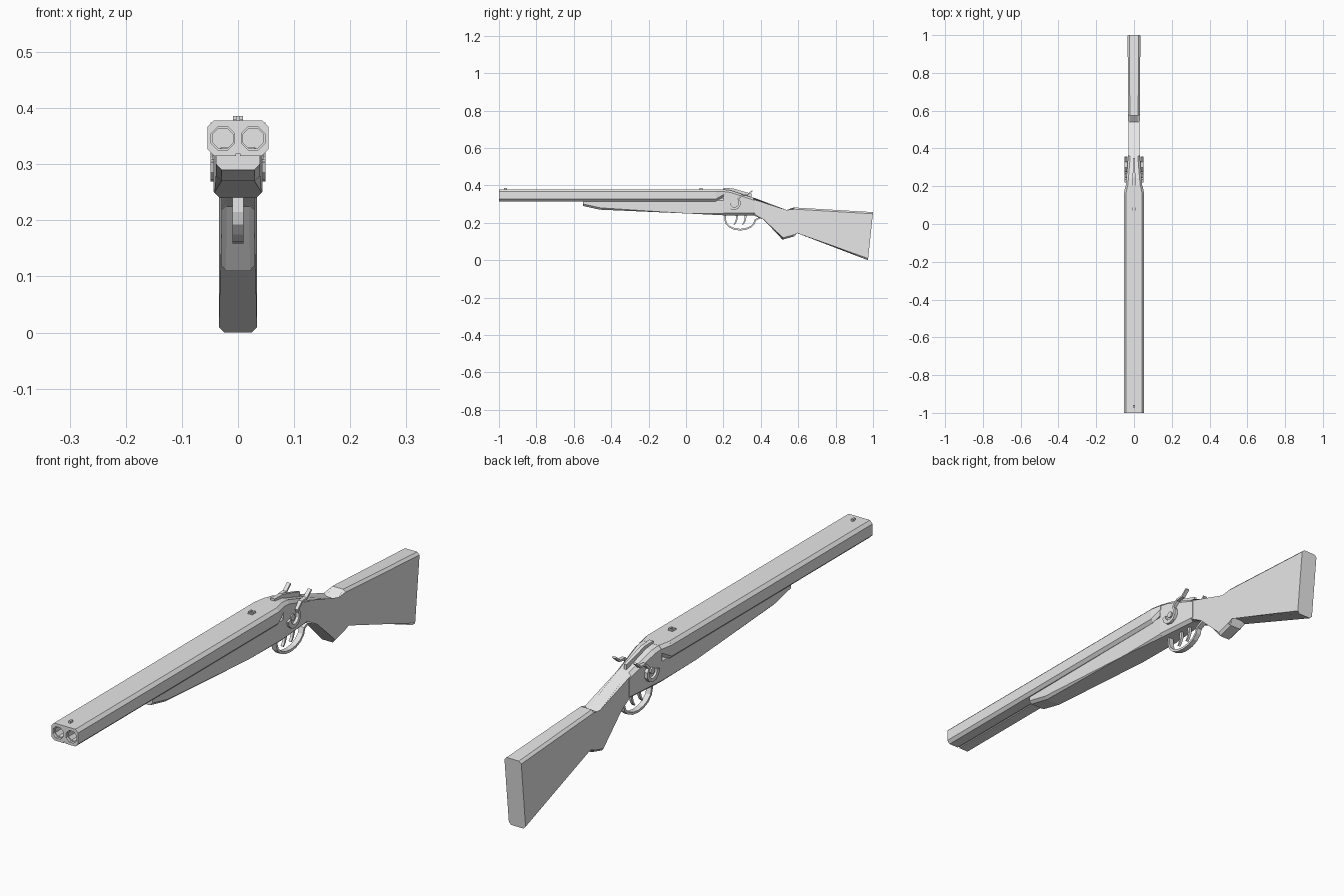
import bpy, bmesh
from math import sin, cos, pi
from mathutils import Vector

if "Cube" in bpy.data.objects:
    bpy.data.objects.remove(bpy.data.objects["Cube"])

GREY = (0.8, 0.8, 0.8, 1)
material = bpy.data.materials.new("plain grey")
material.use_nodes = True
material.diffuse_color = GREY
material.node_tree.nodes["Principled BSDF"].inputs["Base Color"].default_value = GREY


def finish(name, bm):
    """Turn a bmesh into a flat-shaded grey object."""
    bmesh.ops.recalc_face_normals(bm, faces=bm.faces)
    mesh = bpy.data.meshes.new(name)
    bm.to_mesh(mesh)
    bm.free()
    mesh.materials.append(material)
    obj = bpy.data.objects.new(name, mesh)
    bpy.context.collection.objects.link(obj)
    return obj


def bridge(bm, ring_a, ring_b):
    """Join two equal rings of vertices with quads."""
    for i in range(len(ring_a)):
        bm.faces.new((ring_a[i - 1], ring_a[i], ring_b[i], ring_b[i - 1]))


def slab(name, outline, front_half, back_half=None, chamfer=0, x=0):
    """Side outline given thickness, tapering front to back, long edges chamfered."""
    back_half = back_half or front_half
    front, back = min(outline)[0], max(outline)[0]
    bm = bmesh.new()
    rims = []
    for side in (-1, 1):
        rim = []
        for y, z in outline:
            half = front_half + (back_half - front_half) * (y - front) / (back - front)
            rim.append(bm.verts.new((x + side * half, y, z)))
        bm.faces.new(rim)
        rims.append(rim)
    bridge(bm, *rims)
    if chamfer:
        long_edges = []
        for rim in rims:
            for a, b in zip(rim, rim[1:] + rim[:1]):
                run = b.co - a.co
                if abs(run.y) > abs(run.z) / 5:
                    long_edges.append(bm.edges.get((a, b)))
        bmesh.ops.bevel(bm, geom=long_edges, offset=chamfer, segments=1,
                        affect="EDGES", clamp_overlap=True)
    return finish(name, bm)


def block(name, y, z, length, height, half, x=0):
    """Small box standing on height z, centred on y."""
    front, back, top = y - length / 2, y + length / 2, z + height
    return slab(name, [(front, z), (back, z), (back, top), (front, top)], half, x=x)


def strip(name, path, start_thick, end_thick, half, x=0):
    """Flat bar following a path in the side plane."""
    points = [Vector(p) for p in path]
    last = len(points) - 1
    bm = bmesh.new()
    rings = []
    for i, p in enumerate(points):
        along = (points[min(i + 1, last)] - points[max(i - 1, 0)]).normalized()
        thick = start_thick + (end_thick - start_thick) * i / last
        across = Vector((-along.y, along.x)) * thick / 2
        rings.append([bm.verts.new((x + side * half, *(p + side * turn * across)))
                      for side, turn in ((-1, 1), (1, -1), (1, 1), (-1, -1))])
    for ring_a, ring_b in zip(rings, rings[1:]):
        bridge(bm, ring_a, ring_b)
    bm.faces.new(rings[0])
    bm.faces.new(rings[-1])
    return finish(name, bm)


def arc(y, z, radius_y, radius_z, start, end, steps):
    """Points along an ellipse in the side plane; angles are in half turns."""
    angles = [pi * (start + (end - start) * i / steps) for i in range(steps + 1)]
    return [(y + radius_y * cos(a), z + radius_z * sin(a)) for a in angles]


# Twin barrel block and its narrowing breech end
barrel_top, barrel_bottom, barrel_half = 0.378, 0.315, 0.054
breech_start, breech_end = 0.16, 0.205
barrels = slab("barrels", [(-1, barrel_bottom), (breech_start, barrel_bottom),
                           (breech_start, barrel_top), (-1, barrel_top)],
               barrel_half, chamfer=0.011)
slab("breech", [(breech_start, barrel_bottom), (breech_end, 0.34),
                (breech_end, barrel_top), (breech_start, barrel_top)],
     barrel_half, 0.045, chamfer=0.011)

# Stepped octagonal bores and the groove under the barrels
cutters = [block("groove_cutter", -0.5, 0.3, 1.2, 0.019, 0.004)]
for side in (-1, 1):
    for half_width, depth in ((0.021, 0.01), (0.018, 0.5)):
        bpy.ops.mesh.primitive_cylinder_add(
            vertices=8, radius=half_width / cos(pi / 8), depth=depth * 2,
            location=(side * 0.027, -1, 0.346), rotation=(pi / 2, pi / 8, 0))
        cutters.append(bpy.context.object)
for cutter in cutters:
    cutter.hide_render = True
    cut = barrels.modifiers.new("cut", "BOOLEAN")
    cut.object = cutter
    cut.operation = "DIFFERENCE"
    cut.solver = "EXACT"
graph = bpy.context.evaluated_depsgraph_get()
cut_mesh = bpy.data.meshes.new_from_object(barrels.evaluated_get(graph))
barrels.modifiers.clear()
barrels.data = cut_mesh
for cutter in cutters:
    bpy.data.objects.remove(cutter)

# Sights
block("front_sight", -0.965, barrel_top, 0.015, 0.008, 0.004)
block("rear_sight", 0.08, barrel_top, 0.022, 0.003, 0.009)

# Fore-end, receiver and stock
slab("fore_end", [(-0.55, 0.33), (0.2, 0.33), (0.2, 0.24), (0, 0.25),
                  (-0.46, 0.27), (-0.55, 0.29)], 0.039, 0.043, chamfer=0.01)
slab("receiver", [(0.2, 0.378), (0.24, 0.373), (0.37, 0.33), (0.37, 0.24), (0.2, 0.24)],
     0.044, 0.03, chamfer=0.011)
slab("stock", [(0.36, 0.335), (0.54, 0.258), (0.575, 0.282), (1, 0.257), (0.973, 0),
               (0.59, 0.156), (0.578, 0.127), (0.516, 0.11), (0.42, 0.225), (0.36, 0.24)],
     0.029, 0.034, chamfer=0.009)

# Opening lever on top of the receiver
slab("top_lever", [(0.2, 0.386), (0.25, 0.384), (0.35, 0.355), (0.35, 0.33), (0.2, 0.36)],
     0.008, 0.005)

# Side features: curled hammers, their pivots and the rear sight posts
hammer_path = arc(0.258, 0.306, 0.03, 0.03, 1, 2.25, 7)
hammer_path += [(0.3, 0.348), (0.33, 0.35), (0.355, 0.372)]
for side, label in ((1, "left"), (-1, "right")):
    strip(label + "_hammer", hammer_path, 0.017, 0.006, 0.007, side * 0.042)
    slab(label + "_hammer_pivot", arc(0.255, 0.307, 0.012, 0.012, 0, 1.75, 7),
         0.008, x=side * 0.037)
    block(label + "_rear_sight_post", 0.08, barrel_top, 0.015, 0.008, 0.003, side * 0.006)

# Trigger guard and two triggers
guard_path = [(0.21, 0.25)] + arc(0.29, 0.215, 0.08, 0.052, 1, 2, 8) + [(0.41, 0.235)]
strip("trigger_guard", guard_path, 0.009, 0.009, 0.01)
for y, label in ((0.262, "front"), (0.308, "rear")):
    strip(label + "_trigger", arc(y - 0.03, 0.23, 0.04, 0.05, 0.15, -0.3, 4),
          0.013, 0.005, 0.005)
